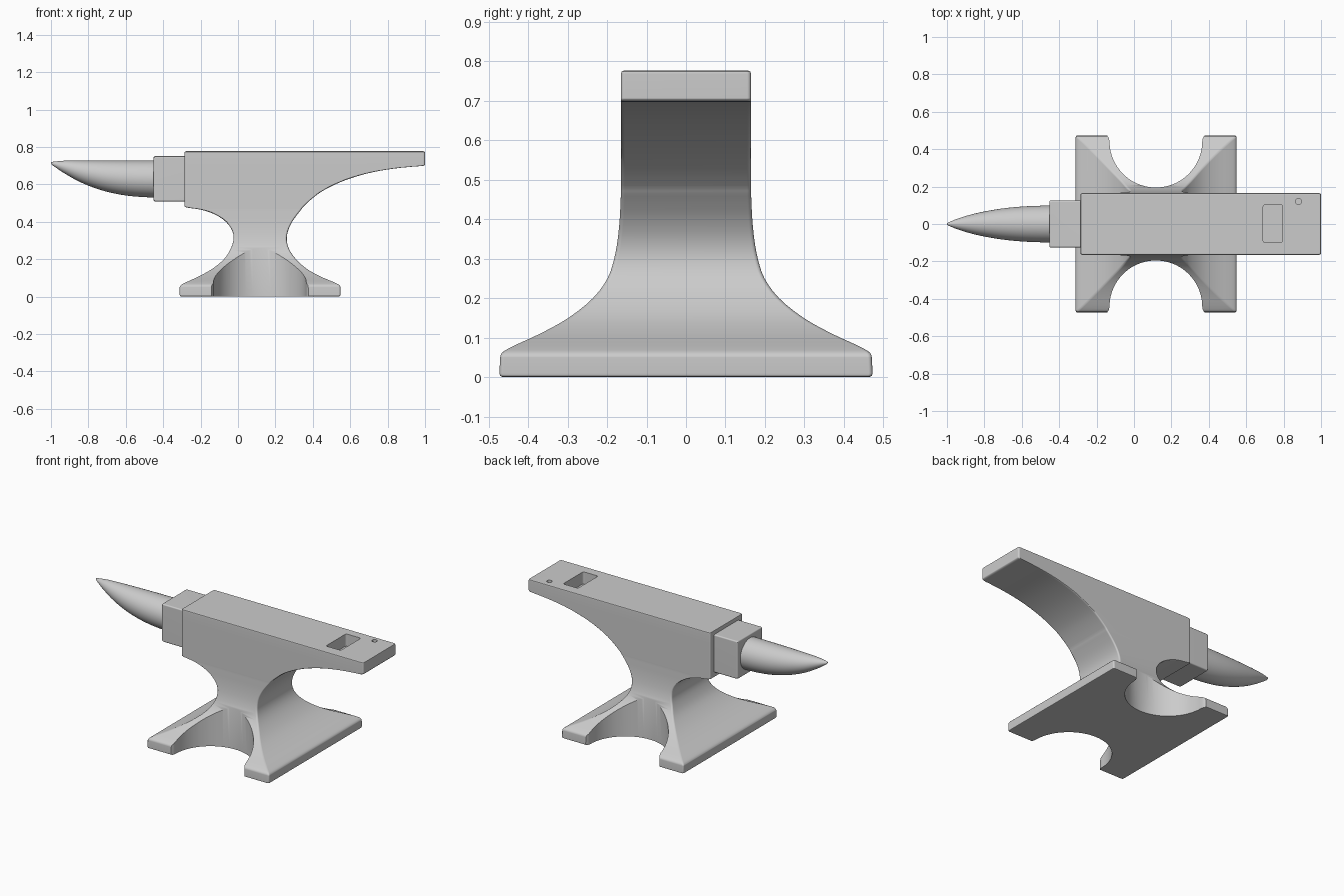
import bpy, bmesh, math
from mathutils import Vector

if "Cube" in bpy.data.objects:
    bpy.data.objects.remove(bpy.data.objects["Cube"])


def spline(pts, steps):
    """Catmull-Rom through points of any dimension."""
    pts = [Vector(p) for p in pts]
    out = []
    for i in range(len(pts) - 1):
        a, b = pts[max(i - 1, 0)], pts[i]
        c, d = pts[i + 1], pts[min(i + 2, len(pts) - 1)]
        for k in range(steps):
            t = k / steps
            out.append(0.5 * (2 * b + (c - a) * t + (2 * a - 5 * b + 4 * c - d) * t * t
                              + (3 * b - a - 3 * c + d) * t ** 3))
    return out + [pts[-1]]


def loft(name, rings):
    """Skin a list of equal-length rings and cap both ends."""
    bm = bmesh.new()
    loops = [[bm.verts.new(p) for p in ring] for ring in rings]
    n = len(loops[0])
    for a, b in zip(loops, loops[1:]):
        for i in range(n):
            j = (i + 1) % n
            bm.faces.new((a[i], a[j], b[j], b[i]))
    bm.faces.new(loops[0][::-1])
    bm.faces.new(loops[-1])
    bmesh.ops.recalc_face_normals(bm, faces=bm.faces)
    mesh = bpy.data.meshes.new(name)
    bm.to_mesh(mesh)
    bm.free()
    ob = bpy.data.objects.new(name, mesh)
    bpy.context.collection.objects.link(ob)
    return ob


def rounded_rect(x0, x1, y0, y1, z, r, segs=3):
    ring = []
    corners = [(x1 - r, y1 - r), (x0 + r, y1 - r), (x0 + r, y0 + r), (x1 - r, y0 + r)]
    for q, (cx, cy) in enumerate(corners):
        for k in range(segs + 1):
            a = (q + k / segs) * math.pi / 2
            ring.append((cx + r * math.cos(a), cy + r * math.sin(a), z))
    return ring


def activate(ob):
    bpy.ops.object.select_all(action='DESELECT')
    ob.select_set(True)
    bpy.context.view_layer.objects.active = ob


def cut(ob, cutter):
    cutter.hide_render = True
    activate(ob)
    m = ob.modifiers.new("cut", 'BOOLEAN')
    m.operation, m.solver, m.object = 'DIFFERENCE', 'EXACT', cutter
    bpy.ops.object.modifier_apply(modifier=m.name)
    bpy.data.objects.remove(cutter)


def smooth(ob, angle=35):
    activate(ob)
    bpy.ops.object.shade_smooth_by_angle(angle=math.radians(angle))
    m = ob.modifiers.new("normals", 'WEIGHTED_NORMAL')
    m.keep_sharp = True


# Body levels: height, left x, right x, half depth
foot = [(0, -.305, .541, .465), (.003, -.31, .546, .471), (.01, -.312, .548, .473)]
waist = [(.05, -.312, .548, .471), (.063, -.303, .54, .465), (.08, -.27, .505, .435),
         (.11, -.205, .435, .37), (.15, -.135, .365, .298), (.2, -.075, .31, .236),
         (.25, -.042, .275, .199), (.3, -.025, .261, .182), (.35, -.03, .267, .173),
         (.4, -.065, .29, .168), (.44, -.125, .318, .166), (.465, -.2, .338, .165),
         (.476, -.275, .346, .165), (.485, -.286, .354, .165)]
heel = [(.485, -.286, .354, .165), (.52, -.286, .392, .165), (.56, -.286, .445, .165),
        (.6, -.286, .52, .165), (.635, -.286, .61, .165), (.665, -.286, .72, .165),
        (.685, -.286, .84, .165), (.695, -.286, .94, .165), (.699, -.286, .99, .165),
        (.707, -.286, 1, .165)]
face = [(.768, -.286, 1, .165), (.774, -.284, .998, .163), (.777, -.278, .992, .157)]
levels = foot + spline(waist, 3)[:-1] + spline(heel, 3) + face
body = loft("anvil_body", [rounded_rect(l, r, -h, h, z, .01) for z, l, r, h in levels])

# Round notches between the feet, front and back
for side in (-1, 1):
    arc = [(.248 * math.cos(a), .443 - .248 * math.sin(a))
           for a in (math.pi * k / 40 for k in range(41))]
    flare = [(-.251, .458), (-.262, .477), (-.262, .6), (.262, .6), (.262, .477), (.251, .458)]
    outline = [(.117 + x, side * y) for x, y in arc + flare]
    cut(body, loft("notch_cutter", [[(x, y, z) for x, y in outline] for z in (-.1, .4)]))

# Square hole and small round hole in the heel
cut(body, loft("square_hole_cutter",
               [rounded_rect(.69, .795, -.1, .103, z, .012) for z in (.70, .85)]))
cut(body, loft("round_hole_cutter",
               [[(.88 + .016 * math.cos(k * math.pi / 10), .12 + .016 * math.sin(k * math.pi / 10), z)
                 for k in range(20)] for z in (.72, .85)]))
smooth(body)

# Stepped block between body and horn
rows = [(.508, .008), (.511, .003), (.516, 0), (.743, 0), (.748, .003), (.751, .008)]
step = loft("step_block", [rounded_rect(-.452 + i, -.27, -.126 + i, .126 - i, z, .009)
                           for z, i in rows])
smooth(step)

# Tapered horn with a level top edge
taper = [(-.44, .099), (-.55, .096), (-.65, .089), (-.75, .076), (-.85, .056),
         (-.93, .033), (-.98, .014), (-.995, .007), (-1, .002)]
rings = []
for x, r in spline(taper, 4):
    top = .727 - .008 * max(0, (-x - .9) / .1) ** 2
    rings.append([(x, r * math.cos(k * math.pi / 24), top - r + r * math.sin(k * math.pi / 24))
                  for k in range(48)])
horn = loft("horn", rings)
smooth(horn, 60)
